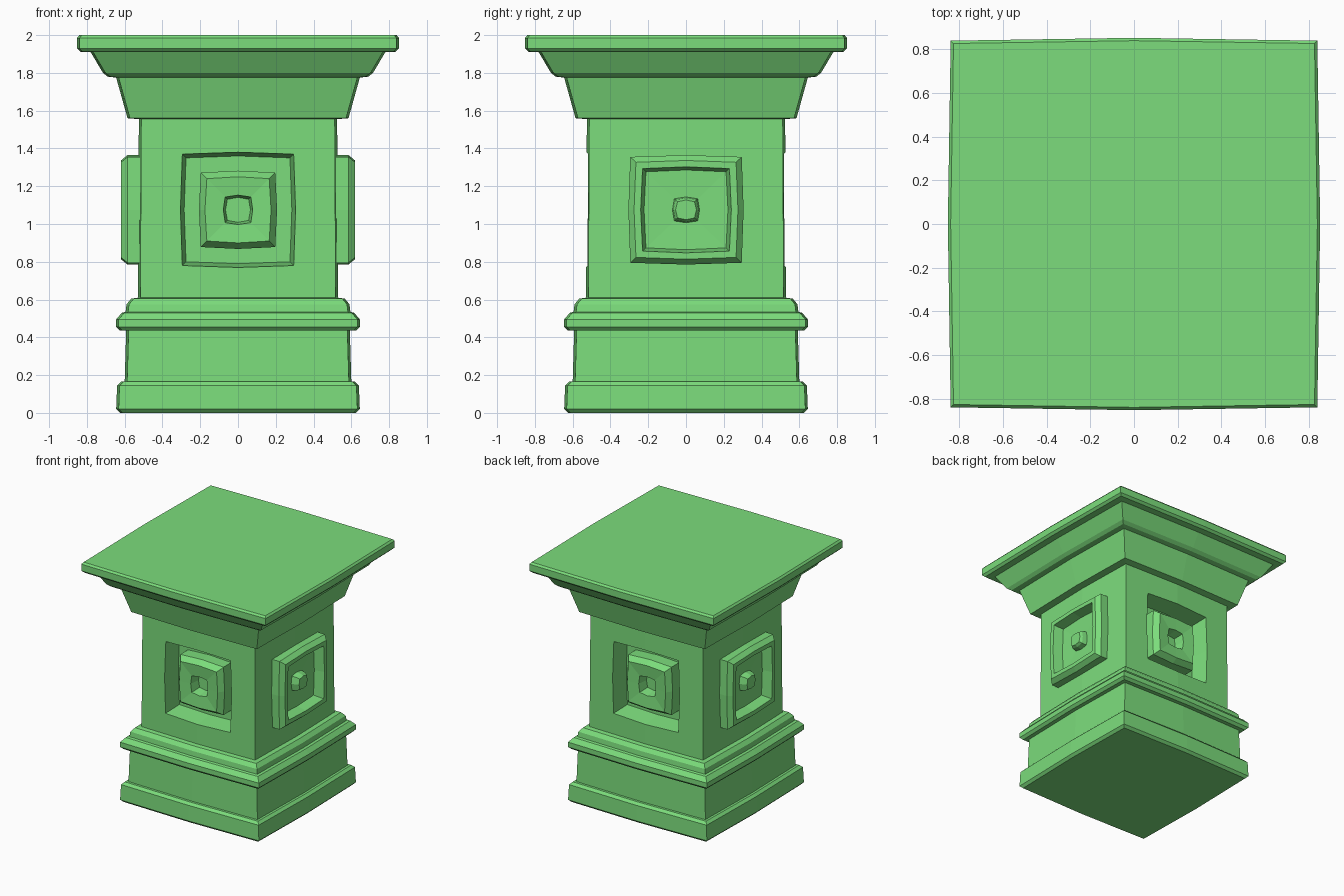
import bpy, bmesh
from math import pi
from mathutils import Matrix

if "Cube" in bpy.data.objects:
    bpy.data.objects.remove(bpy.data.objects["Cube"])

green = bpy.data.materials.new("green_stone")
green.diffuse_color = (0.2, 0.72, 0.2, 1)
green.use_nodes = True
green.node_tree.nodes["Principled BSDF"].inputs["Base Color"].default_value = green.diffuse_color


def square_loft(name, profile, bow, aspect=1.0):
    """Stack of slightly bowed squares; profile holds (half width, height)."""
    bm = bmesh.new()
    rings = []
    for w, h in profile:
        c = w - bow
        pts = [(c, -c), (w, 0), (c, c), (0, w), (-c, c), (-w, 0), (-c, -c), (0, -w)]
        rings.append([bm.verts.new((x, y * aspect, h)) for x, y in pts])
    for a, b in zip(rings, rings[1:]):
        for i in range(8):
            j = (i + 1) % 8
            bm.faces.new((a[i], a[j], b[j], b[i]))
    bm.faces.new(rings[0][::-1])
    bm.faces.new(rings[-1])
    bmesh.ops.recalc_face_normals(bm, faces=bm.faces)
    mesh = bpy.data.meshes.new(name)
    bm.to_mesh(mesh)
    bm.free()
    mesh.materials.append(green)
    obj = bpy.data.objects.new(name, mesh)
    bpy.context.collection.objects.link(obj)
    return obj


def face_outward(obj, angle):
    """Turn a loft so its height points out of the shaft; angle 0 is the front."""
    obj.data.transform(Matrix.Translation((0, 0, 1.075))
                       @ Matrix.Rotation(angle, 4, 'Z')
                       @ Matrix.Rotation(pi / 2, 4, 'X'))


# Pedestal: plinth, base moulding, shaft, flared capital and top slab
pedestal = square_loft("pedestal", [
    (0.625, 0.0), (0.645, 0.02), (0.64, 0.145), (0.62, 0.165),
    (0.60, 0.165), (0.592, 0.435), (0.625, 0.435), (0.645, 0.455),
    (0.645, 0.495), (0.615, 0.53), (0.595, 0.535), (0.59, 0.575),
    (0.565, 0.605), (0.53, 0.61), (0.525, 1.555), (0.585, 1.56),
    (0.645, 1.775), (0.69, 1.78), (0.715, 1.80), (0.78, 1.91),
    (0.835, 1.912), (0.853, 1.93), (0.853, 1.985), (0.84, 2.0)], 0.013)

for side, angle in (("front", 0), ("back", pi)):
    # Sunken panel
    cutter = square_loft(side + "_recess_cutter",
                         [(0.285, 0.37), (0.305, 0.52), (0.305, 0.7)], 0.01)
    face_outward(cutter, angle)
    cutter.hide_render = True
    cutter.hide_viewport = True
    cut = pedestal.modifiers.new(side + "_recess", 'BOOLEAN')
    cut.operation = 'DIFFERENCE'
    cut.solver = 'EXACT'
    cut.object = cutter
    # Raised block with a square hole in it
    block = square_loft(side + "_block", [
        (0.207, 0.34), (0.207, 0.47), (0.175, 0.515),
        (0.078, 0.505), (0.066, 0.42)], 0.01)
    face_outward(block, angle)

for side, angle in (("right", pi / 2), ("left", -pi / 2)):
    # Raised frame with a small boss in its middle
    frame = square_loft(side + "_frame", [
        (0.305, 0.45), (0.305, 0.585), (0.275, 0.62), (0.24, 0.62),
        (0.222, 0.54), (0.072, 0.535), (0.066, 0.575), (0.055, 0.595)],
        0.01, 0.95)
    face_outward(frame, angle)

# Apply the panel cuts and drop the cutters
bpy.context.view_layer.update()
graph = bpy.context.evaluated_depsgraph_get()
carved = bpy.data.meshes.new_from_object(pedestal.evaluated_get(graph))
pedestal.modifiers.clear()
pedestal.data = carved
for obj in list(bpy.data.objects):
    if obj.name.endswith("_cutter"):
        bpy.data.objects.remove(obj)
